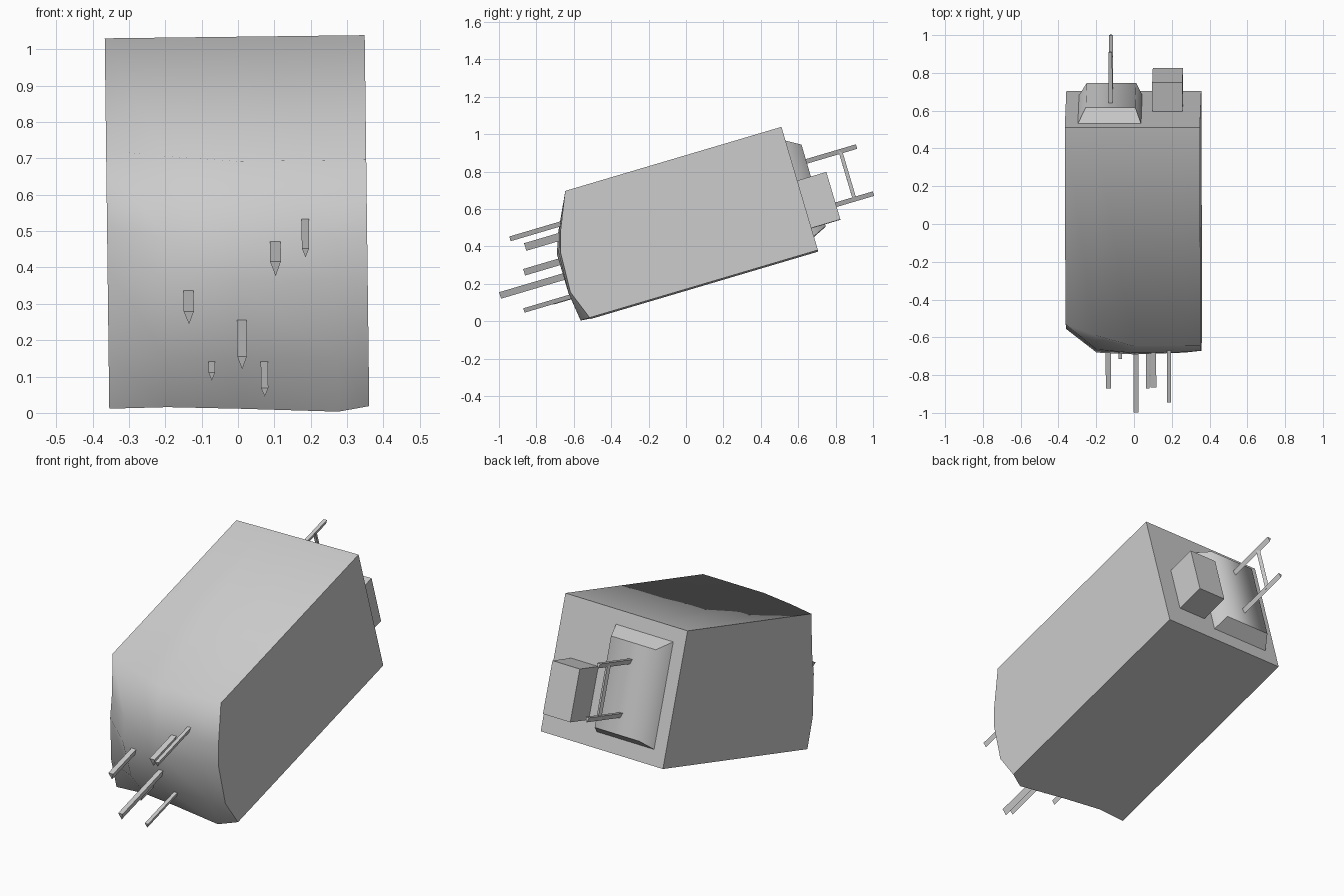
import bpy, bmesh
from math import radians
from mathutils import Matrix, Vector

cube = bpy.data.objects.get("Cube")
if cube:
    bpy.data.objects.remove(cube, do_unlink=True)

grey = bpy.data.materials.new("plain_grey")
grey.use_nodes = True
grey.diffuse_color = (0.6, 0.6, 0.6, 1)
grey.node_tree.nodes["Principled BSDF"].inputs["Base Color"].default_value = (0.6, 0.6, 0.6, 1)

# Everything is built level, then pitched up and rolled slightly
PIVOT = Matrix.Translation((0, 0, 0.5))
TILT = PIVOT @ Matrix.Rotation(radians(-0.7), 4, 'Y') @ PIVOT.inverted() @ Matrix.Rotation(radians(16.5), 4, 'X')


def finish(name, bm, smooth_faces=()):
    """Shade the listed faces smooth, keep all other borders sharp, make the object."""
    bmesh.ops.recalc_face_normals(bm, faces=bm.faces)
    smooth = set(smooth_faces)
    for face in bm.faces:
        face.smooth = face in smooth
    for edge in bm.edges:
        edge.smooth = all(f in smooth for f in edge.link_faces)
    bm.transform(TILT)
    mesh = bpy.data.meshes.new(name)
    bm.to_mesh(mesh)
    bm.free()
    mesh.materials.append(grey)
    obj = bpy.data.objects.new(name, mesh)
    bpy.context.collection.objects.link(obj)
    return obj


def loft(name, start, end, smooth_sides=()):
    """Join two matching outlines into a closed solid."""
    bm = bmesh.new()
    a = [bm.verts.new(p) for p in start]
    b = [bm.verts.new(p) for p in end]
    n = len(a)
    sides = [bm.faces.new((a[i], a[(i + 1) % n], b[(i + 1) % n], b[i])) for i in range(n)]
    bm.faces.new(a)
    cap = bm.faces.new(b)
    soft = [sides[i] for i in smooth_sides]
    return finish(name, bm, soft + [cap] if soft else ())


def rectangle(x0, x1, y, z0, z1):
    return [(x0, y, z0), (x1, y, z0), (x1, y, z1), (x0, y, z1)]


def prong(name, x, width, y0, y1, top, height):
    """Three-sided rod with a flat top and a keel below."""
    def section(y):
        return [(x - width / 2, y, top), (x + width / 2, y, top), (x, y, top - height)]
    return loft(name, section(y0), section(y1))


# Main body: front profiles across the width, joined to a flat back
BACK = 0.783
HEIGHTS = (0.847, 0.65, 0.54, 0.32, 0.16)
PROFILES = {
    -0.36: (-0.302, -0.37, -0.42, -0.48, -0.484),
    -0.20: (-0.365, -0.50, -0.55, -0.545, -0.476),
    0.0: (-0.423, -0.52, -0.56, -0.56, -0.50),
    0.27: (-0.423, -0.515, -0.55, -0.56, -0.54),
    0.355: (-0.423, -0.507, -0.54, -0.55, -0.49),
}
bm = bmesh.new()
columns = []
for x, depths in PROFILES.items():
    points = [(x, BACK, HEIGHTS[0])]
    points += [(x, y, z) for y, z in zip(depths, HEIGHTS)]
    points.append((x, BACK, HEIGHTS[-1]))
    columns.append([bm.verts.new(p) for p in points])
soft = []
for left, right in zip(columns, columns[1:]):
    for i in range(len(left)):
        j = (i + 1) % len(left)
        face = bm.faces.new((left[i], right[i], right[j], left[j]))
        if i < len(HEIGHTS):
            soft.append(face)
bm.faces.new(columns[0])
bm.faces.new(columns[-1])
finish("body", bm, soft)

# Raised panel and block on the back
loft("back_panel", rectangle(-0.297, 0.047, BACK - 0.01, 0.235, 0.78),
     rectangle(-0.25, 0.012, 0.86, 0.275, 0.73), smooth_sides=(1, 3))
loft("back_block", rectangle(0.10, 0.26, BACK - 0.01, 0.284, 0.549),
     rectangle(0.10, 0.26, 0.945, 0.284, 0.549))

# Back handle: two rods and a thin upright
prong("handle_upper_rod", -0.12, 0.02, 0.85, 1.14, 0.65, 0.025)
prong("handle_lower_rod", -0.12, 0.02, 0.85, 1.155, 0.383, 0.025)
loft("handle_upright",
     [(x, y, 0.37) for x, y in ((-0.127, 1.04), (-0.113, 1.04), (-0.12, 1.06))],
     [(x, y, 0.64) for x, y in ((-0.127, 1.04), (-0.113, 1.04), (-0.12, 1.06))])

# Front prongs: x, width, tip, top, keel height
PRONGS = (
    (0.185, 0.02, -0.778, 0.70, 0.026),
    (0.102, 0.03, -0.712, 0.644, 0.042),
    (-0.138, 0.028, -0.755, 0.516, 0.036),
    (0.007, 0.026, -0.914, 0.432, 0.036),
    (0.068, 0.02, -0.815, 0.312, 0.024),
    (-0.077, 0.018, -0.654, 0.311, 0.024),
)
for n, (x, width, tip, top, height) in enumerate(PRONGS, 1):
    prong(f"front_prong_{n}", x, width, tip, -0.42, top, height)
